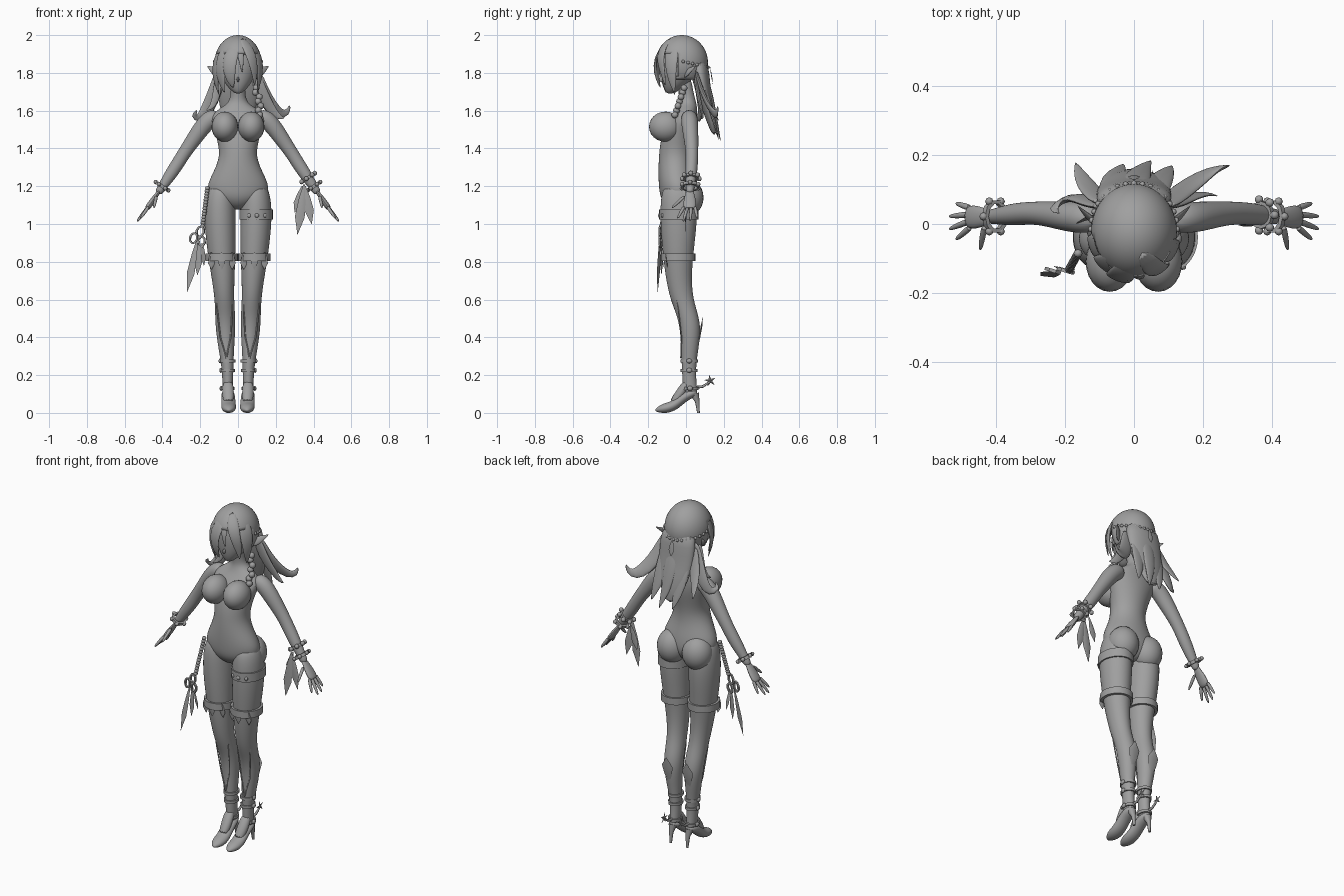
import bpy, bmesh, math
from mathutils import Vector as V

GREY = bpy.data.materials.new("clay grey")
GREY.diffuse_color = (0.35, 0.35, 0.35, 1)

def finish(name, bm, sub=0, angle=50):
    bmesh.ops.recalc_face_normals(bm, faces=bm.faces)
    me = bpy.data.meshes.new(name)
    bm.to_mesh(me); bm.free()
    ob = bpy.data.objects.new(name, me)
    bpy.context.collection.objects.link(ob)
    me.materials.append(GREY)
    if sub:
        m = ob.modifiers.new("smooth", 'SUBSURF')
        m.levels = m.render_levels = sub
    bpy.ops.object.select_all(action='DESELECT')
    ob.select_set(True)
    bpy.context.view_layer.objects.active = ob
    bpy.ops.object.shade_smooth_by_angle(angle=math.radians(angle))
    return ob

def skin_rings(name, rings, sub):
    bm = bmesh.new()
    vs = [[bm.verts.new(p) for p in r] for r in rings]
    n = len(vs[0])
    for a, b in zip(vs, vs[1:]):
        for i in range(n):
            bm.faces.new((a[i], a[(i + 1) % n], b[(i + 1) % n], b[i]))
    bm.faces.new(vs[0]); bm.faces.new(vs[-1])
    return finish(name, bm, sub)

# horizontal ellipses (z, cx, cy, rx, ry)
def loft(name, rows, seg=16, sub=2, s=1):
    ang = [2 * math.pi * i / seg for i in range(seg)]
    return skin_rings(name, [[(s * (x + rx * math.cos(a)), y + ry * math.sin(a), z) for a in ang]
                             for z, x, y, rx, ry in rows], sub)

# tube along a path; ref is the thin direction, flat the thickness ratio
def tube(name, pts, rad, flat=1.0, ref=(0, 1, 0), seg=10, sub=1, s=1):
    pts = [V((s * p[0], p[1], p[2])) for p in pts]
    ref = V((s * ref[0], ref[1], ref[2]))
    rings = []
    for i, p in enumerate(pts):
        t = (pts[min(i + 1, len(pts) - 1)] - pts[max(i - 1, 0)]).normalized()
        side = t.cross(ref).normalized()
        nrm = side.cross(t)
        rings.append([p + side * rad[i] * math.cos(a) + nrm * rad[i] * flat * math.sin(a)
                      for a in [2 * math.pi * k / seg for k in range(seg)]])
    return skin_rings(name, rings, sub)

def ball(name, c, r, seg=24):
    bm = bmesh.new()
    bmesh.ops.create_uvsphere(bm, u_segments=seg, v_segments=seg // 2, radius=1)
    for v in bm.verts:
        v.co = V((v.co.x * r[0] + c[0], v.co.y * r[1] + c[1], v.co.z * r[2] + c[2]))
    return finish(name, bm)

# elliptical ring round an axis
def hoop(name, c, rx, ry, h, thick, axis=(0, 0, 1), seg=28):
    q = V((0, 0, 1)).rotation_difference(V(axis))
    bm = bmesh.new()
    prof = [(-thick, -h), (thick, -h), (thick, h), (-thick, h)]
    vs = [[bm.verts.new(q @ V(((rx + o) * math.cos(a), (ry + o) * math.sin(a), z)) + V(c)) for o, z in prof]
          for a in [2 * math.pi * k / seg for k in range(seg)]]
    for i in range(seg):
        a, b = vs[i], vs[(i + 1) % seg]
        for j in range(4):
            bm.faces.new((a[j], a[(j + 1) % 4], b[(j + 1) % 4], b[j]))
    return finish(name, bm, 0, 40)

# leaf blade hanging between two points
def blade(name, a, b, w, ref=(0, 1, 0)):
    a, b = V(a), V(b)
    return tube(name, [a.lerp(b, t) for t in (0, .3, .65, 1)], [w * .15, w * .7, w, .001], .15, ref, 6, 0)

# torso and neck
loft("torso", [(1.075, 0, -.03, .03, .04), (1.10, 0, -.035, .09, .075), (1.14, 0, -.038, .155, .1), (1.19, 0, -.042, .168, .103),
     (1.24, 0, -.048, .152, .1), (1.30, 0, -.055, .12, .093), (1.36, 0, -.055, .1, .09), (1.42, 0, -.048, .106, .092),
     (1.50, 0, -.03, .128, .092), (1.56, 0, -.012, .15, .074), (1.60, 0, .002, .12, .058), (1.63, 0, .008, .065, .05),
     (1.66, 0, .008, .042, .042), (1.72, 0, -.005, .038, .04), (1.77, 0, -.01, .04, .04)])

# head, nose
loft("head", [(1.69, 0, -.085, .012, .014), (1.705, 0, -.075, .036, .036), (1.74, 0, -.055, .068, .07), (1.79, 0, -.04, .095, .092),
     (1.85, 0, -.03, .108, .105), (1.92, 0, -.025, .09, .095), (1.96, 0, -.025, .04, .05)])
ball("nose", (0, -.128, 1.765), (.007, .014, .014), 12)

for s in (-1, 1):
    side = "left" if s > 0 else "right"
    ball(side + "_bust", (s * .07, -.108, 1.515), (.07, .088, .08))
    ball(side + "_seat", (s * .082, .008, 1.14), (.085, .085, .098))
    # leg with boot shaft
    loft(side + "_leg", [(1.22, .085, -.04, .06, .07), (1.15, .094, -.04, .08, .095), (1.06, .096, -.038, .085, .1),
         (.96, .093, -.04, .083, .095), (.82, .086, -.042, .073, .08), (.70, .078, -.038, .06, .068), (.60, .072, -.022, .052, .062),
         (.52, .068, .008, .054, .058), (.44, .066, .024, .053, .056), (.34, .062, .02, .042, .047), (.25, .056, .015, .032, .038),
         (.17, .054, .018, .029, .037), (.12, .054, .022, .028, .038), (.085, .054, .026, .022, .032)], s=s)
    # high heeled shoe
    tube(side + "_shoe", [(.054, .06, .11), (.054, .035, .105), (.052, -.01, .085), (.05, -.06, .04), (.049, -.1, .026),
         (.048, -.135, .02), (.048, -.163, .013)], [.015, .036, .038, .04, .041, .032, .008], .7, (0, .3, 1), 12, 2, s)
    tube(side + "_instep", [(.054, .01, .17), (.053, -.025, .11), (.05, -.075, .045)], [.03, .034, .03], .8, (0, 1, 1), 10, 1, s)
    tube(side + "_stiletto", [(.054, .045, .1), (.054, .06, .06), (.054, .066, 0)], [.024, .012, .007], 1, (1, 0, 0), 8, 0, s)
    # boot top peak at the back of the calf and front seams
    blade(side + "_boot_peak", (s * .066, .066, .36), (s * .066, .09, .51), .035)
    for dx in (-.04, .04):
        tube(side + "_boot_seam", [(.062, -.028, .29), (.066 + dx * .7, -.024, .4), (.07 + dx, -.04, .54), (.077 + dx, -.07, .72)],
             [.004] * 4, .8, (0, 1, 0), 6, 0, s)
    # garter band with pointed flaps
    hoop(side + "_garter", (s * .087, -.042, .825), .078, .083, .02, .008)
    for dx in (-.055, .0, .055):
        y = -.042 - .088 * math.sqrt(1 - (dx / .085) ** 2)
        blade(side + "_garter_flap", (s * (.087 + dx), y, .85), (s * (.085 + dx), y + .012, .76), .018)
    # ankle straps and buckles
    for z, y, rx, ry in ((.275, .017, .037, .043), (.225, .017, .034, .041), (.13, .021, .032, .041)):
        hoop(side + "_ankle_strap", (s * .055, y, z), rx, ry, .008, .004)
        ball(side + "_buckle", (s * (.057 + rx), y, z), (.009, .016, .013), 10)
    # heel spur with star
    tube(side + "_spur", [(.054, .05, .135), (.054, .09, .14), (.054, .125, .165)], [.008, .007, .005], 1, (1, 0, 0), 8, 0, s)
    for k in range(5):
        a = 2 * math.pi * k / 5 + .5
        tube("spur_point", [(.054, .128, .17), (.054, .128 + .03 * math.cos(a), .17 + .03 * math.sin(a))],
             [.009, .001], .6, (1, 0, 0), 4, 0, s)
    # arm
    tube(side + "_arm", [(.10, .015, 1.575), (.15, .018, 1.558), (.195, .022, 1.505), (.24, .028, 1.44), (.285, .032, 1.375),
         (.325, .03, 1.31), (.365, .026, 1.25), (.402, .022, 1.195), (.425, .02, 1.16)],
         [.04, .05, .047, .041, .036, .036, .033, .024, .022], .95, (0, 1, 0), 12, 2, s)
    # hand: palm and five fingers
    tube(side + "_palm", [(.41, .02, 1.185), (.43, .02, 1.155), (.455, .02, 1.12), (.475, .02, 1.09), (.485, .02, 1.08)],
         [.018, .026, .036, .036, .026], .45, (.8, 0, .55), 10, 1, s)
    for y0, tip in ((-.008, (.515, -.045, 1.03)), (.01, (.535, -.015, 1.012)), (.028, (.535, .022, 1.015)),
                    (.046, (.515, .06, 1.03)), (-.01, (.445, -.075, 1.085))):
        b = V((.472, y0, 1.095)) if tip[1] > -.07 else V((.432, -.004, 1.15))
        tube(side + "_finger", [b, b.lerp(V(tip), .5), b.lerp(V(tip), .9), tip], [.011, .0095, .007, .002], 1, (.8, 0, .5), 8, 1, s)
    # bracelet
    hoop(side + "_bracelet", (s * .402, .022, 1.2), .034, .043, .009, .006, (s * .55, 0, -.83), 10)
    for k in range(6):
        a = math.pi * k / 3
        d = V((s * .83, 0, .55)) * .04 * math.cos(a) + V((0, 1, 0)) * .05 * math.sin(a)
        ball("bracelet_stud", V((s * .402, .022, 1.2)) + d, (.012, .012, .012), 8)
    # pointed ear
    tube(side + "_ear", [(.09, -.01, 1.785), (.112, .005, 1.80), (.135, .025, 1.818), (.165, .055, 1.838)],
         [.018, .026, .019, .001], .35, (.3, -1, .2), 8, 1, s)

# thigh strap
hoop("thigh_strap", (.096, -.038, 1.05), .085, .1, .026, .004)
for x, y in ((.06, -.13), (.1, -.14), (.14, -.125)):
    ball("thigh_stud", (x, y, 1.045), (.012, .008, .012), 10)

# bead band and feathers on the left forearm
hoop("bead_band", (.37, .026, 1.245), .032, .034, .008, .006, (.55, 0, -.83), 12)
for k in range(7):
    a = 2 * math.pi * k / 7
    ball("arm_bead", V((.37, .026, 1.245)) + V((.83, 0, .55)) * .044 * math.cos(a) + V((0, .046 * math.sin(a), 0)), (.013,) * 3, 10)
for a, b, w in (((.35, .0, 1.21), (.315, -.005, .945), .026), ((.355, .0, 1.2), (.39, 0, 1.0), .024), ((.34, .03, 1.2), (.3, .03, 1.06), .02)):
    blade("arm_feather", a, b, w)

# hip charm: bead chain, links and feathers
for k in range(14):
    t = k / 13
    ball("charm_bead", (-.162 - .025 * t, -.085 - .045 * t, 1.19 - .2 * t), (.013, .012, .011), 8)
for x, z in ((-.20, .96), (-.235, .925), (-.195, .905)):
    hoop("charm_ring", (x, -.135, z), .02, .028, .005, .005, (.3, 1, 0), 8)
for a, b, w in (((-.215, -.14, .92), (-.27, -.15, .64), .022), ((-.205, -.13, .91), (-.215, -.13, .73), .022), ((-.19, -.14, .9), (-.18, -.12, .78), .014)):
    blade("charm_feather", a, b, w, (.4, 1, 0))

# hair cap: ellipsoid shell opened over the face and neck
bm = bmesh.new()
bmesh.ops.create_uvsphere(bm, u_segments=40, v_segments=28, radius=1)
for v in bm.verts:
    v.co = V((v.co.x * .124, v.co.y * .138 - .022, v.co.z * .145 + 1.855))
gone = [f for f in bm.faces if f.calc_center_median().z < 1.76 or
        (f.calc_center_median().y < -.05 and f.calc_center_median().z < 1.9)]
bmesh.ops.delete(bm, geom=gone, context='FACES')
cap = finish("hair_cap", bm)
cap.modifiers.new("thickness", 'SOLIDIFY').thickness = .012

# fringe strands (path, widths) sweeping from the parting
for p, w in (([(.015, -.075, 1.985), (-.03, -.14, 1.92), (-.05, -.16, 1.84), (-.04, -.15, 1.76), (-.025, -.135, 1.72)], [.02, .042, .042, .028, .002]),
             ([(.0, -.07, 1.985), (-.07, -.115, 1.92), (-.095, -.12, 1.84), (-.09, -.115, 1.76), (-.07, -.105, 1.69)], [.02, .042, .04, .03, .002]),
             ([(-.03, -.05, 1.97), (-.1, -.06, 1.91), (-.122, -.07, 1.83), (-.118, -.07, 1.75), (-.1, -.06, 1.68)], [.02, .045, .04, .028, .002]),
             ([(.02, -.08, 1.985), (.055, -.13, 1.93), (.08, -.137, 1.86), (.09, -.12, 1.79), (.088, -.11, 1.73)], [.02, .036, .03, .02, .002]),
             ([(.03, -.06, 1.98), (.095, -.075, 1.92), (.118, -.08, 1.84), (.115, -.075, 1.76), (.1, -.06, 1.69)], [.02, .045, .038, .024, .002]),
             ([(.015, -.08, 1.985), (.01, -.145, 1.92), (.018, -.16, 1.86), (.022, -.152, 1.80)], [.015, .022, .014, .001])):
    tube("fringe", p, w, .3, V(p[2]) - V((0, -.02, 1.84)))

# long back hair and loose locks
loft("back_hair", [(1.88, 0, .06, .1, .05), (1.80, 0, .075, .112, .05), (1.70, 0, .09, .11, .042), (1.62, 0, .115, .1, .035),
     (1.54, .0, .135, .07, .025), (1.47, .0, .15, .03, .012)], 20, 1)
for p, w in (([(-.09, .05, 1.82), (-.12, .06, 1.70), (-.165, .08, 1.60), (-.21, .07, 1.55), (-.24, .04, 1.575), (-.215, .03, 1.605)], [.03, .04, .038, .03, .02, .002]),
             ([(-.09, .06, 1.80), (-.12, .09, 1.69), (-.15, .13, 1.61), (-.17, .18, 1.54)], [.03, .036, .028, .002]),
             ([(-.06, .08, 1.78), (-.06, .12, 1.64), (-.05, .15, 1.53), (-.03, .175, 1.44)], [.04, .045, .032, .002]),
             ([(.09, .05, 1.82), (.12, .08, 1.71), (.17, .12, 1.62), (.225, .155, 1.575), (.265, .165, 1.59), (.275, .17, 1.63)], [.03, .042, .042, .034, .02, .002]),
             ([(.09, .05, 1.80), (.12, .06, 1.70), (.165, .08, 1.62), (.21, .09, 1.565), (.245, .08, 1.56)], [.03, .036, .03, .02, .002]),
             ([(.06, .08, 1.78), (.07, .12, 1.65), (.09, .15, 1.54), (.11, .17, 1.46)], [.04, .045, .03, .002]),
             ([(0, .1, 1.8), (.01, .135, 1.66), (.02, .16, 1.54), (.05, .185, 1.43)], [.04, .045, .03, .002]),
             ([(-.1, .02, 1.8), (-.11, .02, 1.70), (-.13, .02, 1.62), (-.17, .0, 1.6)], [.02, .024, .018, .002])):
    tube("hair_lock", p, w, .32, (.0, 1, .25))

# side braid
for k in range(9):
    t = k / 8
    ball("braid_knot", (.09 + .025 * math.sin(t * 3) + .006 * (-1) ** k, -.01 - .065 * t, 1.72 - .19 * t), (.018, .018, .018), 12)
blade("braid_tail", (.095, -.075, 1.535), (.09, -.09, 1.45), .014)

# beaded circlet and pendant at the back of the head
for k in range(17):
    a = math.pi * k / 16
    ball("circlet_bead", (.124 * math.cos(a), -.015 + .132 * math.sin(a), 1.86 - .03 * math.sin(a)), (.009,) * 3, 8)
blade("circlet_pendant", (0, .128, 1.83), (0, .142, 1.74), .018)
